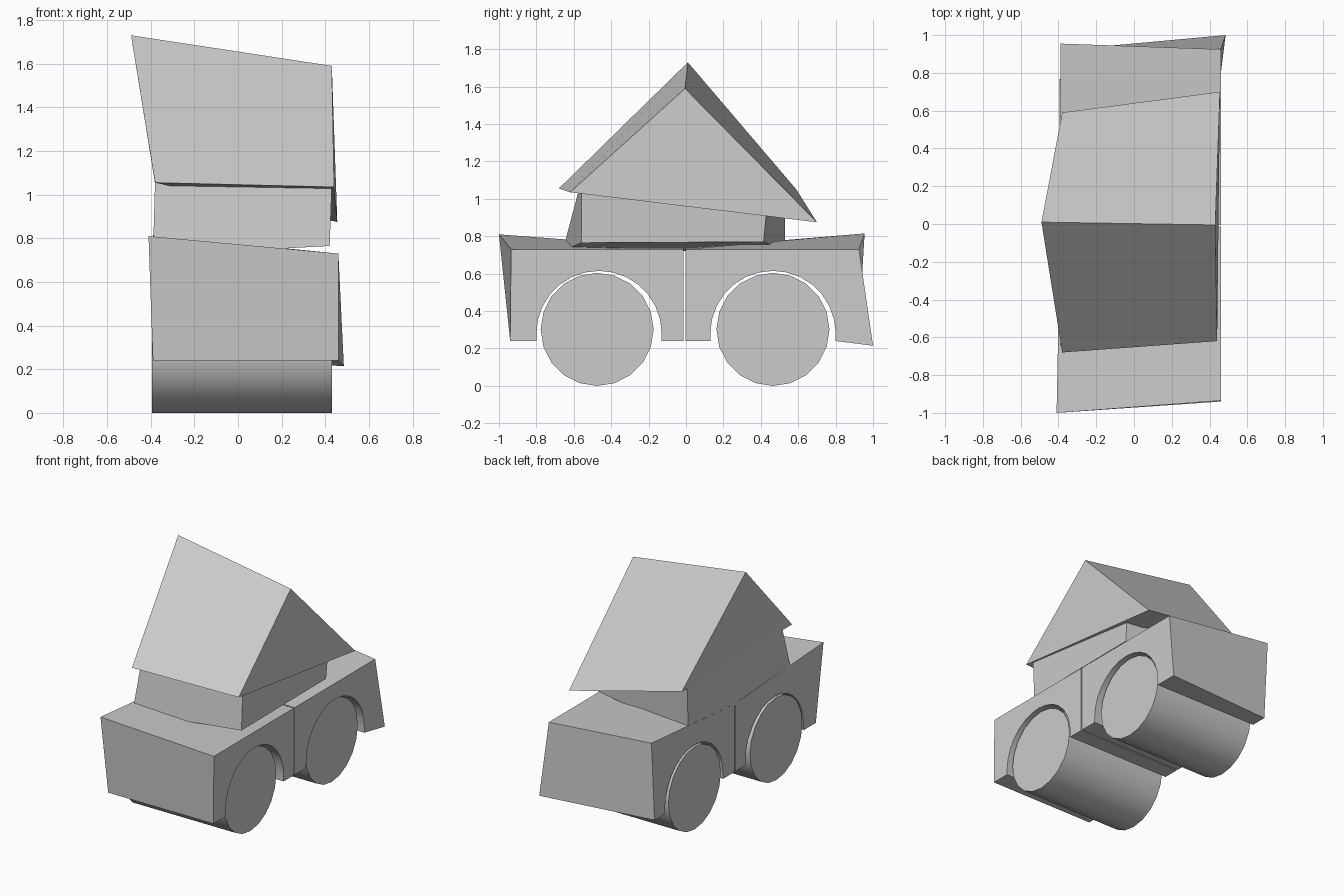
import bpy, bmesh, math

if "Cube" in bpy.data.objects:
    bpy.data.objects.remove(bpy.data.objects["Cube"])


def loft(name, left, right, smooth=False):
    """Skewed prism: matching left and right outlines joined by side faces."""
    bm = bmesh.new()
    a = [bm.verts.new(p) for p in left]
    b = [bm.verts.new(p) for p in right]
    n = len(a)
    bm.faces.new(a)
    bm.faces.new(b[::-1])
    for i in range(n):
        j = (i + 1) % n
        bm.faces.new((a[i], b[i], b[j], a[j]))
    bmesh.ops.recalc_face_normals(bm, faces=bm.faces)
    mesh = bpy.data.meshes.new(name)
    bm.to_mesh(mesh)
    bm.free()
    obj = bpy.data.objects.new(name, mesh)
    bpy.context.collection.objects.link(obj)
    if smooth:
        bpy.context.view_layer.objects.active = obj
        obj.select_set(True)
        bpy.ops.object.shade_smooth_by_angle(angle=math.radians(30))
        obj.select_set(False)
    return obj


def arch(x, cy, r=0.335, cz=0.28, base=0.24, steps=14):
    """Wheel arch outline running from low y to high y."""
    pts = [(x, cy - r, base)]
    for i in range(steps + 1):
        t = math.pi * (1 - i / steps)
        pts.append((x, cy + r * math.cos(t), cz + r * math.sin(t)))
    return pts + [(x, cy + r, base)]


# Front body half with its wheel arch
loft("front_body",
     [(-0.41, -1.0, 0.81), (-0.39, -0.94, 0.24)] + arch(-0.39, -0.465)
     + [(-0.39, -0.013, 0.24), (-0.39, -0.013, 0.735)],
     [(0.46, -0.935, 0.73), (0.46, -0.94, 0.24)] + arch(0.46, -0.465)
     + [(0.46, -0.013, 0.24), (0.46, -0.013, 0.73)], True)

# Rear body half with its wheel arch
loft("rear_body",
     [(-0.39, -0.004, 0.735), (-0.39, -0.004, 0.24)] + arch(-0.39, 0.465)
     + [(-0.39, 0.92, 0.24), (-0.39, 0.955, 0.815)],
     [(0.46, -0.004, 0.73), (0.46, -0.004, 0.24)] + arch(0.46, 0.465)
     + [(0.485, 1.0, 0.215), (0.46, 0.925, 0.73)], True)

# Full-width wheel rollers
for name, cy in (("front_wheels", -0.475), ("rear_wheels", 0.465)):
    ring = [(cy + 0.302 * math.cos(i * math.tau / 20),
             0.305 + 0.302 * math.sin(i * math.tau / 20)) for i in range(20)]
    roller = loft(name, [(-0.395, y, z) for y, z in ring],
                  [(0.43, y, z) for y, z in ring], True)
    low = min(v.co.z for v in roller.data.vertices)
    for v in roller.data.vertices:
        v.co.z -= low

# Cabin block
loft("cabin",
     [(-0.39, -0.66, 0.72), (-0.39, 0.53, 0.72),
      (-0.38, 0.53, 1.06), (-0.38, -0.57, 1.06)],
     [(0.42, -0.56, 0.765), (0.42, 0.415, 0.77),
      (0.425, 0.43, 0.93), (0.43, -0.56, 1.04)])

# Leaning gable roof
loft("roof",
     [(-0.38, -0.68, 1.055), (-0.38, 0.59, 1.05), (-0.49, 0.01, 1.73)],
     [(0.44, -0.62, 1.035), (0.455, 0.70, 0.875), (0.43, -0.005, 1.59)])
